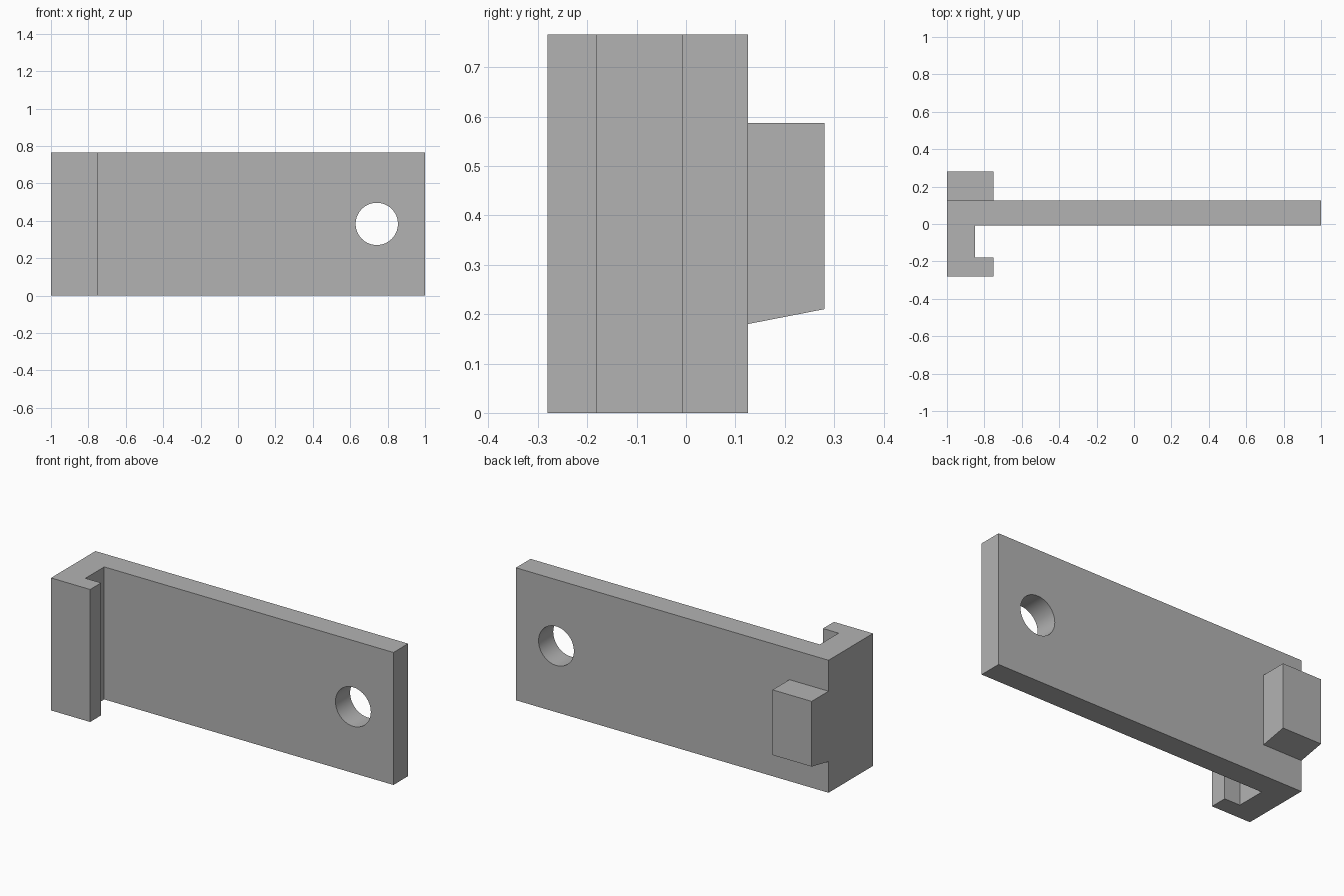
import bpy, bmesh, math
from mathutils import Vector

cube = bpy.data.objects.get("Cube")
if cube:
    bpy.data.objects.remove(cube, do_unlink=True)

HEIGHT = 0.766
LEFT, RIGHT = -1.0, 1.0
BACK = 0.126

grey = bpy.data.materials.new("plain grey")
grey.use_nodes = True
colour = (0.45, 0.45, 0.45, 1)
grey.diffuse_color = colour
grey.node_tree.nodes["Principled BSDF"].inputs["Base Color"].default_value = colour


def prism(name, points, sweep):
    """Sweep a closed flat outline along a vector into a solid."""
    bm = bmesh.new()
    face = bm.faces.new([bm.verts.new(p) for p in points])
    swept = bmesh.ops.extrude_face_region(bm, geom=[face])["geom"]
    verts = [g for g in swept if isinstance(g, bmesh.types.BMVert)]
    bmesh.ops.translate(bm, verts=verts, vec=Vector(sweep))
    bmesh.ops.recalc_face_normals(bm, faces=bm.faces)
    mesh = bpy.data.meshes.new(name)
    bm.to_mesh(mesh)
    bm.free()
    mesh.materials.append(grey)
    obj = bpy.data.objects.new(name, mesh)
    bpy.context.collection.objects.link(obj)
    return obj


# Long plate with a hooked end, swept upward from its plan outline
outline = [(LEFT, BACK), (RIGHT, BACK), (RIGHT, -0.008), (-0.85, -0.008),
           (-0.85, -0.18), (-0.75, -0.18), (-0.75, -0.28), (LEFT, -0.28)]
plate = prism("hooked_plate", [(x, y, 0) for x, y in outline], (0, 0, HEIGHT))

# Round through hole near the free end
bpy.ops.mesh.primitive_cylinder_add(vertices=64, radius=0.113, depth=1,
                                    location=(0.742, 0, HEIGHT / 2),
                                    rotation=(math.pi / 2, 0, 0))
cutter = bpy.context.object
cutter.name = "hole_cutter"
cutter.hide_render = True
cutter.data.materials.append(grey)
cut = plate.modifiers.new("hole", "BOOLEAN")
cut.operation = "DIFFERENCE"
cut.solver = "EXACT"
cut.object = cutter
bpy.ops.object.select_all(action="DESELECT")
plate.select_set(True)
bpy.context.view_layer.objects.active = plate
bpy.ops.object.modifier_apply(modifier=cut.name)
bpy.data.objects.remove(cutter, do_unlink=True)
bpy.ops.object.shade_smooth_by_angle(angle=math.radians(30))

# Rear block with a sloped underside, swept sideways from its side outline
side = [(BACK, 0.18), (0.28, 0.21), (0.28, 0.587), (BACK, 0.587)]
prism("rear_block", [(LEFT, y, z) for y, z in side], (0.25, 0, 0))
